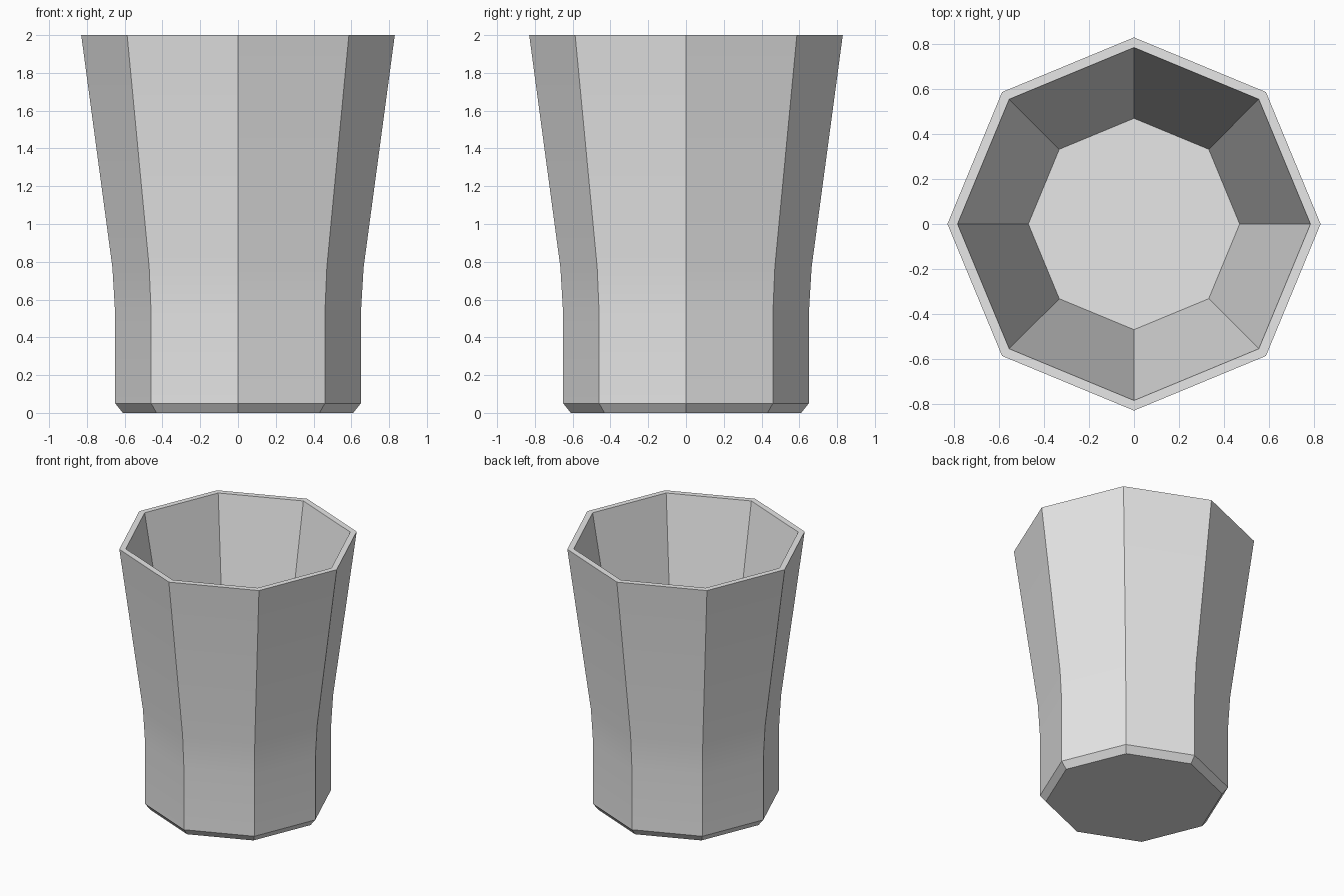
import bpy
import bmesh
import math

cube = bpy.data.objects.get("Cube")
if cube:
    bpy.data.objects.remove(cube, do_unlink=True)

SIDES = 8

# One plain grey for the whole tumbler
grey = bpy.data.materials.new("plain grey")
grey.use_nodes = True
colour = (0.8, 0.8, 0.8, 1)
grey.diffuse_color = colour
grey.node_tree.nodes["Principled BSDF"].inputs["Base Color"].default_value = colour

# Profile (radius, height): foot, chamfer, straight base, flare, rim, inner floor
profile = [(0.61, 0), (0.65, 0.05), (0.65, 0.52), (0.665, 0.77),
           (0.83, 2), (0.785, 2), (0.47, 0.25)]


def ring(bm, radius, height):
    angles = [math.tau * i / SIDES for i in range(SIDES)]
    return [bm.verts.new((radius * math.cos(a), radius * math.sin(a), height))
            for a in angles]


# Faceted wall, turned from the profile
bm = bmesh.new()
rings = [ring(bm, r, z) for r, z in profile]
for low, high in zip(rings, rings[1:]):
    for i in range(SIDES):
        j = (i + 1) % SIDES
        bm.faces.new((low[i], low[j], high[j], high[i]))

# Underside and inner floor
bm.faces.new(rings[0][::-1])
bm.faces.new(rings[-1])

mesh = bpy.data.meshes.new("tumbler")
bm.to_mesh(mesh)
bm.free()
mesh.materials.append(grey)
tumbler = bpy.data.objects.new("tumbler", mesh)
bpy.context.collection.objects.link(tumbler)

# Soft flare along the height, crisp edges between facets
bpy.context.view_layer.objects.active = tumbler
tumbler.select_set(True)
bpy.ops.object.shade_smooth_by_angle(angle=math.radians(30))
